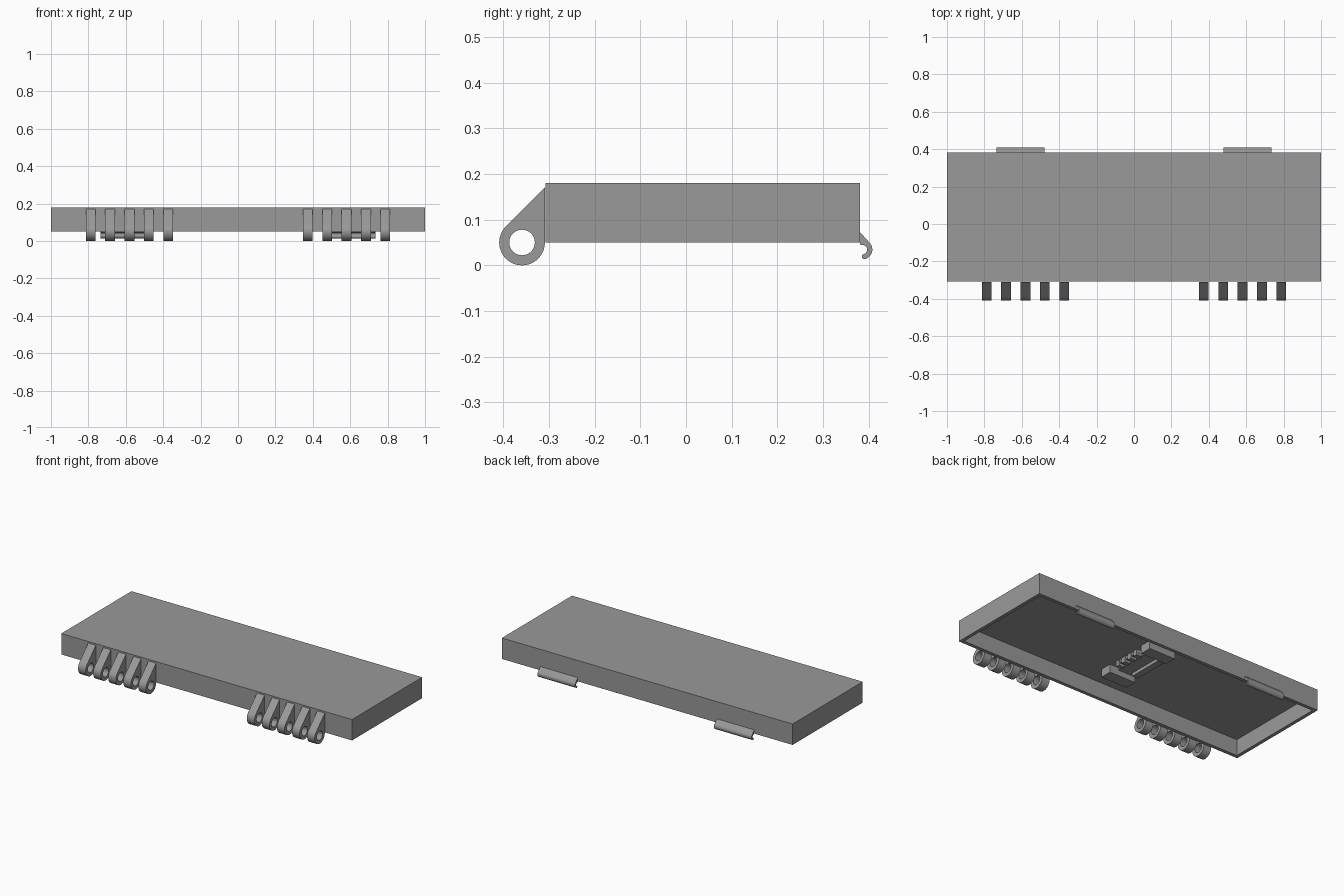
import bpy, bmesh, math

if "Cube" in bpy.data.objects:
    bpy.data.objects.remove(bpy.data.objects["Cube"])

grey = bpy.data.materials.new("mid_grey")
grey.diffuse_color = (0.32, 0.32, 0.32, 1)
grey.use_nodes = True
grey.node_tree.nodes["Principled BSDF"].inputs["Base Color"].default_value = grey.diffuse_color
CY = 0.035  # middle of the lid in y


def finish(name, bm, smooth=False):
    bmesh.ops.recalc_face_normals(bm, faces=bm.faces)
    me = bpy.data.meshes.new(name)
    bm.to_mesh(me)
    bm.free()
    me.materials.append(grey)
    ob = bpy.data.objects.new(name, me)
    bpy.context.collection.objects.link(ob)
    if smooth:
        bpy.ops.object.select_all(action='DESELECT')
        ob.select_set(True)
        bpy.context.view_layer.objects.active = ob
        bpy.ops.object.shade_smooth_by_angle(angle=math.radians(30))
    return ob


def box_bm(x0, x1, y0, y1, z0, z1):
    bm = bmesh.new()
    bmesh.ops.create_cube(bm, size=1)
    for v in bm.verts:
        v.co = (x1 if v.co.x > 0 else x0, y1 if v.co.y > 0 else y0, z1 if v.co.z > 0 else z0)
    return bm


def box(name, *bounds):
    return finish(name, box_bm(*bounds))


# Lid: a shallow tray, hollow from below
bm = box_bm(-1, 1, -0.308, 0.381, 0.05, 0.18)
bm.normal_update()
bottom = min(bm.faces, key=lambda f: f.calc_center_median().z)
bmesh.ops.inset_region(bm, faces=[bottom], thickness=0.03)
inner = bmesh.ops.extrude_discrete_faces(bm, faces=[bottom])["faces"][0]
bmesh.ops.translate(bm, verts=inner.verts, vec=(0, 0, 0.1))
finish("lid", bm)


def hinge_lug(x, half=0.026, R=0.05, r=0.028, n=48):
    """Ring with a web tangent to it that runs up the lid's front wall."""
    bm = bmesh.new()
    rings = []
    for k in range(n):
        a = 360 * k / n
        rad = R
        if a < 67.5:
            rad = R / math.cos(math.radians(a))
        elif a < 135:
            rad = R / math.cos(math.radians(a - 135))
        c, s = math.cos(math.radians(a)), math.sin(math.radians(a))
        rings.append([bm.verts.new((x + dx, -0.359 + q * c, 0.05 + q * s))
                      for dx, q in ((-half, r), (-half, rad), (half, rad), (half, r))])
    for k in range(n):
        p, q = rings[k], rings[(k + 1) % n]
        for j in range(4):
            bm.faces.new((p[j], p[(j + 1) % 4], q[(j + 1) % 4], q[j]))
    finish("hinge_lug", bm, True)


def snap_hook(x0, x1):
    """Curled lip below the rear edge: outer and inner outline swept along x."""
    cy, cz = 0.3865, 0.0345
    arc = [math.radians(45 - 120 * i / 14) for i in range(15)]
    outer = [(0.381, 0.073)] + [(cy + 0.0215 * math.cos(a), cz + 0.0215 * math.sin(a)) for a in arc]
    tip = arc[-1]
    ty, tz = cy + 0.0158 * math.cos(tip), cz + 0.0158 * math.sin(tip)
    outer += [(ty + 0.0057 * math.cos(tip - b), tz + 0.0057 * math.sin(tip - b))
              for b in (math.pi * i / 6 for i in range(1, 6))]
    back = [math.radians(-75 + 175 * i / 16) for i in range(17)]
    outline = outer + [(cy + 0.0101 * math.cos(a), cz + 0.0101 * math.sin(a)) for a in back]
    outline.append((0.381, 0.046))
    bm = bmesh.new()
    face = bm.faces.new([bm.verts.new((x0, y, z)) for y, z in outline])
    ext = bmesh.ops.extrude_face_region(bm, geom=[face], use_keep_orig=True)["geom"]
    bmesh.ops.translate(bm, vec=(x1 - x0, 0, 0),
                        verts=[v for v in ext if isinstance(v, bmesh.types.BMVert)])
    finish("snap_hook", bm, True)


for side in (-1, 1):
    for i in range(5):
        hinge_lug(side * (0.373 + 0.1037 * i))
    snap_hook(*sorted((side * 0.478, side * 0.736)))

# Latch mount under the middle of the lid
for side in (-1, 1):
    y = CY + side * 0.17
    box("latch_end_block", -0.09, 0.09, y - 0.037, y + 0.037, 0.10, 0.151)
box("latch_base", -0.06, 0.03, CY - 0.134, CY + 0.134, 0.135, 0.151)
box("latch_step", -0.09, -0.05, CY - 0.11, CY + 0.11, 0.115, 0.151)
box("latch_bar", 0.05, 0.08, CY - 0.09, CY + 0.09, 0.13, 0.151)
for i in range(4):
    y = CY - 0.075 + 0.05 * i
    box("latch_tooth", 0.045, 0.085, y - 0.014, y + 0.014, 0.115, 0.151)
